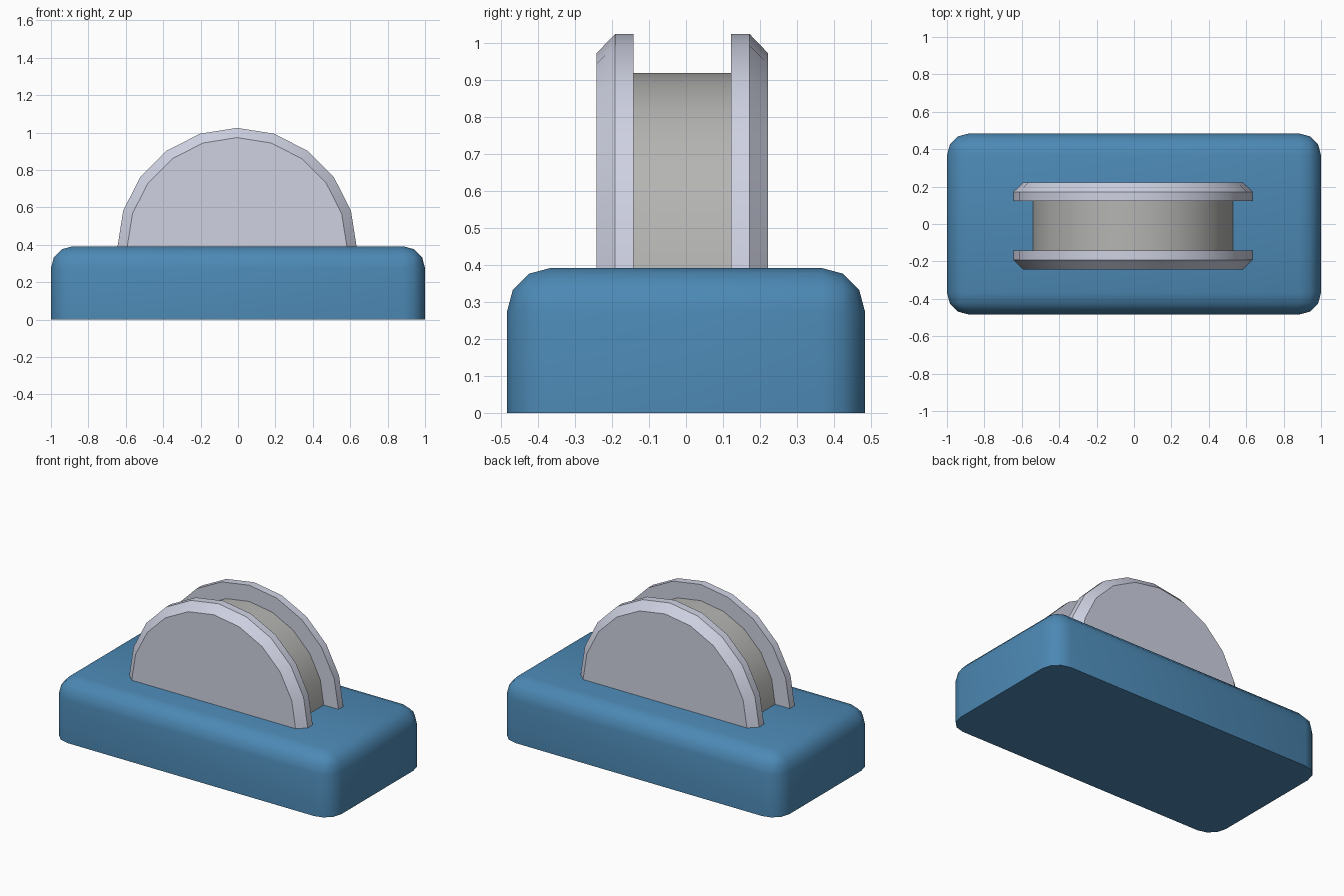
import bpy, bmesh
from math import sin, cos, pi, radians

if "Cube" in bpy.data.objects:
    bpy.data.objects.remove(bpy.data.objects["Cube"])


def paint(obj, rgb):
    mat = bpy.data.materials.new(obj.name + "_colour")
    mat.diffuse_color = (*rgb, 1)
    mat.use_nodes = True
    mat.node_tree.nodes["Principled BSDF"].inputs["Base Color"].default_value = mat.diffuse_color
    obj.data.materials.append(mat)


def make_object(name, bm, rgb):
    bmesh.ops.recalc_face_normals(bm, faces=bm.faces)
    mesh = bpy.data.meshes.new(name)
    bm.to_mesh(mesh)
    bm.free()
    obj = bpy.data.objects.new(name, mesh)
    bpy.context.collection.objects.link(obj)
    paint(obj, rgb)
    bpy.ops.object.select_all(action='DESELECT')
    obj.select_set(True)
    bpy.context.view_layer.objects.active = obj
    bpy.ops.object.shade_smooth_by_angle(angle=radians(35))
    return obj


def half_disc(name, sections, rgb):
    """Upper half of a 20-sided disc along y; sections are (y, radius)."""
    bm = bmesh.new()
    rings = [[bm.verts.new((CX + r * cos(pi * i / 10), y, CZ + r * sin(pi * i / 10)))
              for i in range(11)] for y, r in sections]
    for a, b in zip(rings, rings[1:]):
        for i in range(11):
            j = (i + 1) % 11
            bm.faces.new((a[i], a[j], b[j], b[i]))
    bm.faces.new(rings[0])
    bm.faces.new(rings[-1])
    return make_object(name, bm, rgb)


CX, CY, CZ = -0.005, -0.01, 0.385

# Base block: rounded upright and top edges, sharp bottom
bm = bmesh.new()
bmesh.ops.create_cube(bm, size=1)
for v in bm.verts:
    v.co = (v.co.x * 2, v.co.y * 0.968, (v.co.z + 0.5) * 0.392)
edges = [e for e in bm.edges if max(v.co.z for v in e.verts) > 0.1]
bmesh.ops.bevel(bm, geom=edges, offset=0.117, offset_type='OFFSET', segments=3,
                profile=0.5, affect='EDGES', clamp_overlap=True)
make_object("base", bm, (0.073, 0.25, 0.46))

# Two flanges, chamfered on their outer rims
for name, side in (("front_flange", -1), ("back_flange", 1)):
    half_disc(name, [(CY + side * d, r) for d, r in
                     ((0.132, 0.64), (0.182, 0.64), (0.232, 0.588))],
              (0.62, 0.64, 0.76))

# Smooth drum between the flanges
half_disc("drum", [(CY - 0.132, 0.535), (CY + 0.132, 0.535)],
          (0.46, 0.46, 0.45))
